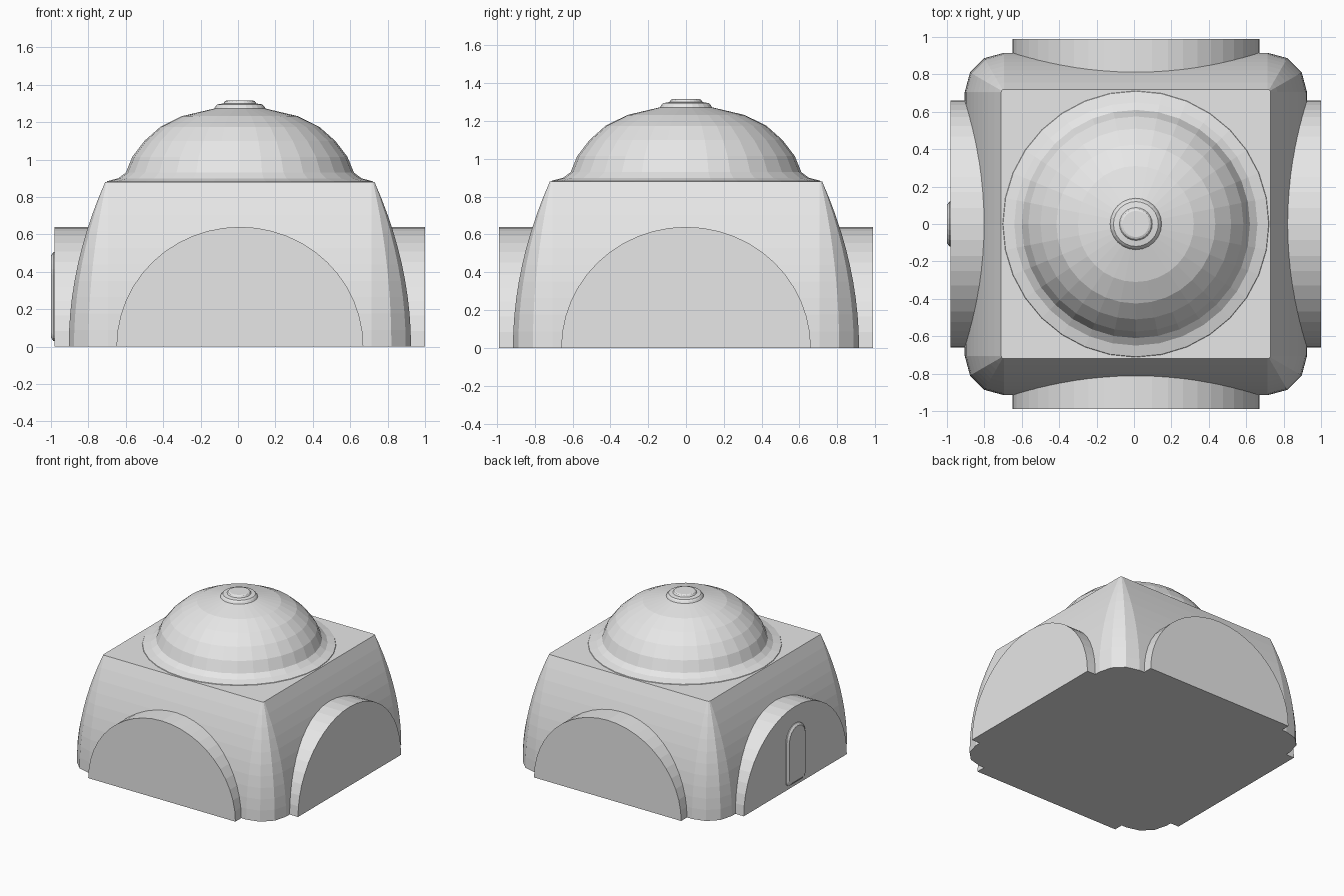
import bpy, bmesh
from math import sin, cos, pi, radians
from mathutils import Vector, Matrix

cube = bpy.data.objects.get("Cube")
if cube:
    bpy.data.objects.remove(cube, do_unlink=True)

plaster = bpy.data.materials.new("grey_plaster")
plaster.use_nodes = True
GREY = (0.8, 0.8, 0.8, 1)
plaster.diffuse_color = GREY
plaster.node_tree.nodes["Principled BSDF"].inputs["Base Color"].default_value = GREY

CENTRE = Vector((0.01, 0, 0))


def loft(name, rings, matrix=Matrix()):
    """Skin a stack of equal-length closed rings and cap both ends."""
    bm = bmesh.new()
    loops = [[bm.verts.new(matrix @ Vector(p) + CENTRE) for p in ring] for ring in rings]
    for low, high in zip(loops, loops[1:]):
        for i in range(len(low)):
            j = (i + 1) % len(low)
            bm.faces.new((low[i], low[j], high[j], high[i]))
    bm.faces.new(loops[0][::-1])
    bm.faces.new(loops[-1])
    bmesh.ops.recalc_face_normals(bm, faces=bm.faces)
    mesh = bpy.data.meshes.new(name)
    bm.to_mesh(mesh)
    bm.free()
    mesh.materials.append(plaster)
    obj = bpy.data.objects.new(name, mesh)
    bpy.context.collection.objects.link(obj)
    return obj


# Main hall: square plan, walls bowing inward, corners rounder toward the ground
def rounded_square(half, flat, z, steps=3):
    radius = half - flat
    ring = []
    for k, (sx, sy) in enumerate(((1, 1), (-1, 1), (-1, -1), (1, -1))):
        for i in range(steps + 1):
            a = (k + i / steps) * pi / 2
            ring.append((sx * flat + radius * cos(a), sy * flat + radius * sin(a), z))
    return ring


HEIGHT, LEVELS = 0.88, 10
walls = []
for i in range(LEVELS + 1):
    t = i / LEVELS
    walls.append(rounded_square(0.915 - 0.195 * t * t, 0.705, HEIGHT * t))
loft("main_hall", walls)


# Four arched porches
def arch(distance, segments=24):
    return [(0.66 * cos(pi * i / segments), -distance, 0.64 * sin(pi * i / segments))
            for i in range(segments + 1)]


for k, side in enumerate(("front", "left", "back", "right")):
    loft(side + "_porch", [arch(0.78), arch(0.99)], Matrix.Rotation(k * pi / 2, 4, "Z"))


# Dome with flared foot
def lathe(name, profile, segments=32):
    loft(name, [[(r * cos(2 * pi * i / segments), r * sin(2 * pi * i / segments), z)
                 for i in range(segments)] for r, z in profile])


lathe("dome", [(0.715, 0.875), (0.71, 0.884), (0.65, 0.9), (0.61, 0.93), (0.575, 1.015),
               (0.51, 1.1), (0.425, 1.175), (0.31, 1.232), (0.14, 1.272)])
lathe("dome_cap", [(0.145, 1.26), (0.13, 1.285), (0.12, 1.295), (0.088, 1.3),
                   (0.08, 1.312), (0.07, 1.316)], 24)


# Door panel with bevelled rim on the -x porch
def door_outline(half, bottom, top, x):
    ring = [(x, half * cos(pi * i / 12), top - half + half * sin(pi * i / 12))
            for i in range(13)]
    r = 0.03
    for sy, start in ((-1, 180), (1, 270)):
        for i in range(4):
            a = radians(start + 30 * i)
            ring.append((x, sy * (half - r) + r * cos(a), bottom + r + r * sin(a)))
    return ring


loft("door", [door_outline(0.12, 0.03, 0.505, -0.985),
              door_outline(0.12, 0.03, 0.505, -0.997),
              door_outline(0.102, 0.048, 0.487, -1.01)])
